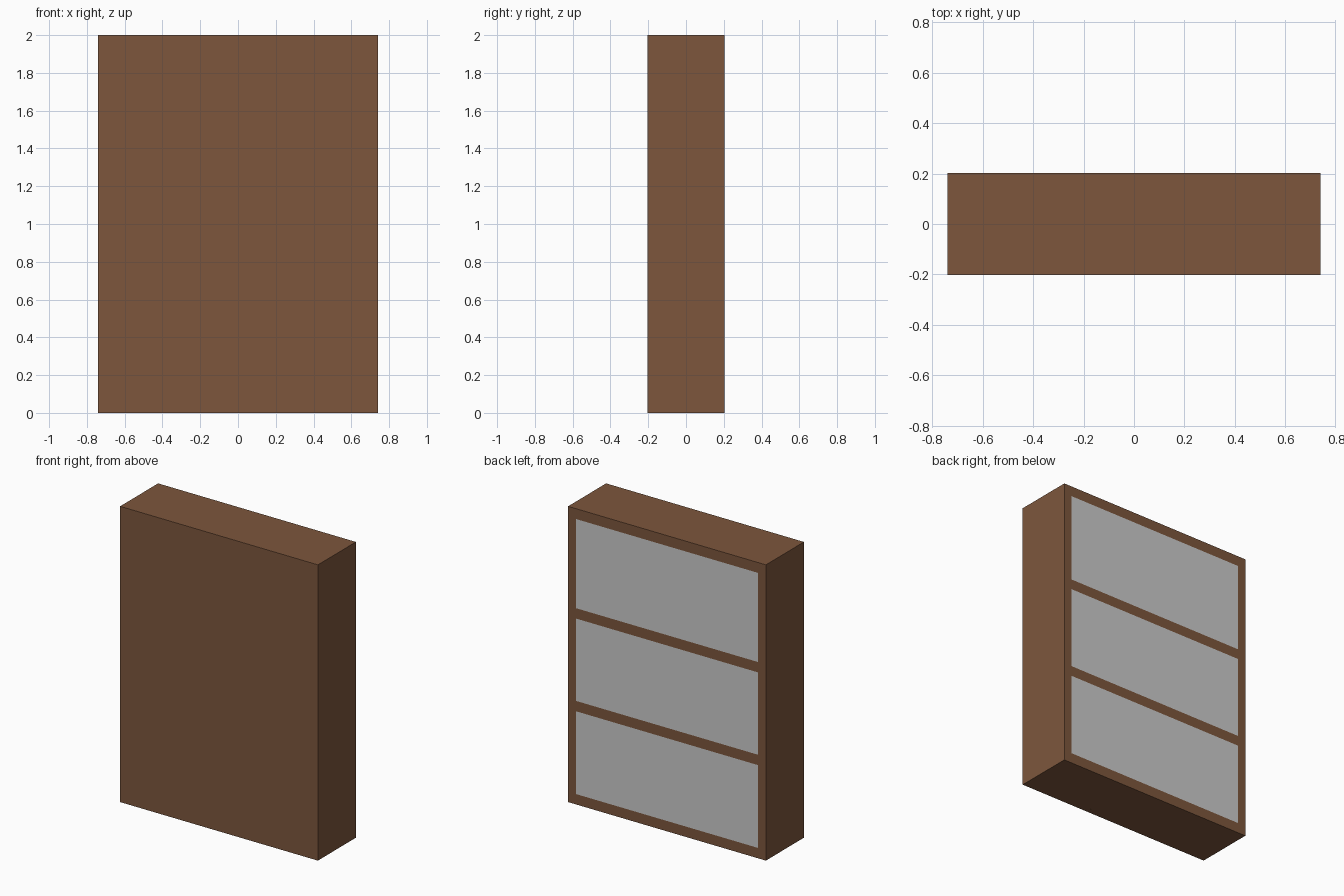
import bpy

if "Cube" in bpy.data.objects:
    bpy.data.objects.remove(bpy.data.objects["Cube"])

W, H = 0.74, 2.0            # half width, height
Y0, Y1 = -0.203, 0.203      # front and back planes
YD = -0.165                 # back of the front panel
SIDE, T = 0.06, 0.07        # side board and shelf thickness

brown = bpy.data.materials.new("brown_wood")
brown.diffuse_color = (0.205, 0.094, 0.046, 1)
brown.use_nodes = True
brown.node_tree.nodes["Principled BSDF"].inputs["Base Color"].default_value = brown.diffuse_color


def box(name, lo, hi, mat=None):
    size = [b - a for a, b in zip(lo, hi)]
    mid = [(a + b) / 2 for a, b in zip(lo, hi)]
    bpy.ops.mesh.primitive_cube_add(size=1, location=mid)
    ob = bpy.context.object
    ob.name = name
    ob.scale = size
    bpy.ops.object.transform_apply(location=False, rotation=False, scale=True)
    if mat:
        ob.data.materials.append(mat)
    return ob


# Full-size front panel
box("front_panel", (-W, Y0, 0), (W, YD, H), brown)

# Side boards
for side, x in (("left", -W), ("right", W - SIDE)):
    box(side + "_side", (x, YD, 0), (x + SIDE, Y1, H), brown)

# Bottom, two shelves and top; the outer two span between the side boards
levels = [0.0, 0.63, 1.257, H - T]
for name, z in zip(("bottom", "lower_shelf", "upper_shelf", "top"), levels):
    box(name, (-W + SIDE, YD, z), (W - SIDE, Y1, z + T), brown)

# Grey back panels set flush in the three openings
for i, (a, b) in enumerate(zip(levels, levels[1:])):
    box(f"back_panel_{i + 1}", (-W + SIDE, Y1 - 0.02, a + T), (W - SIDE, Y1, b))
